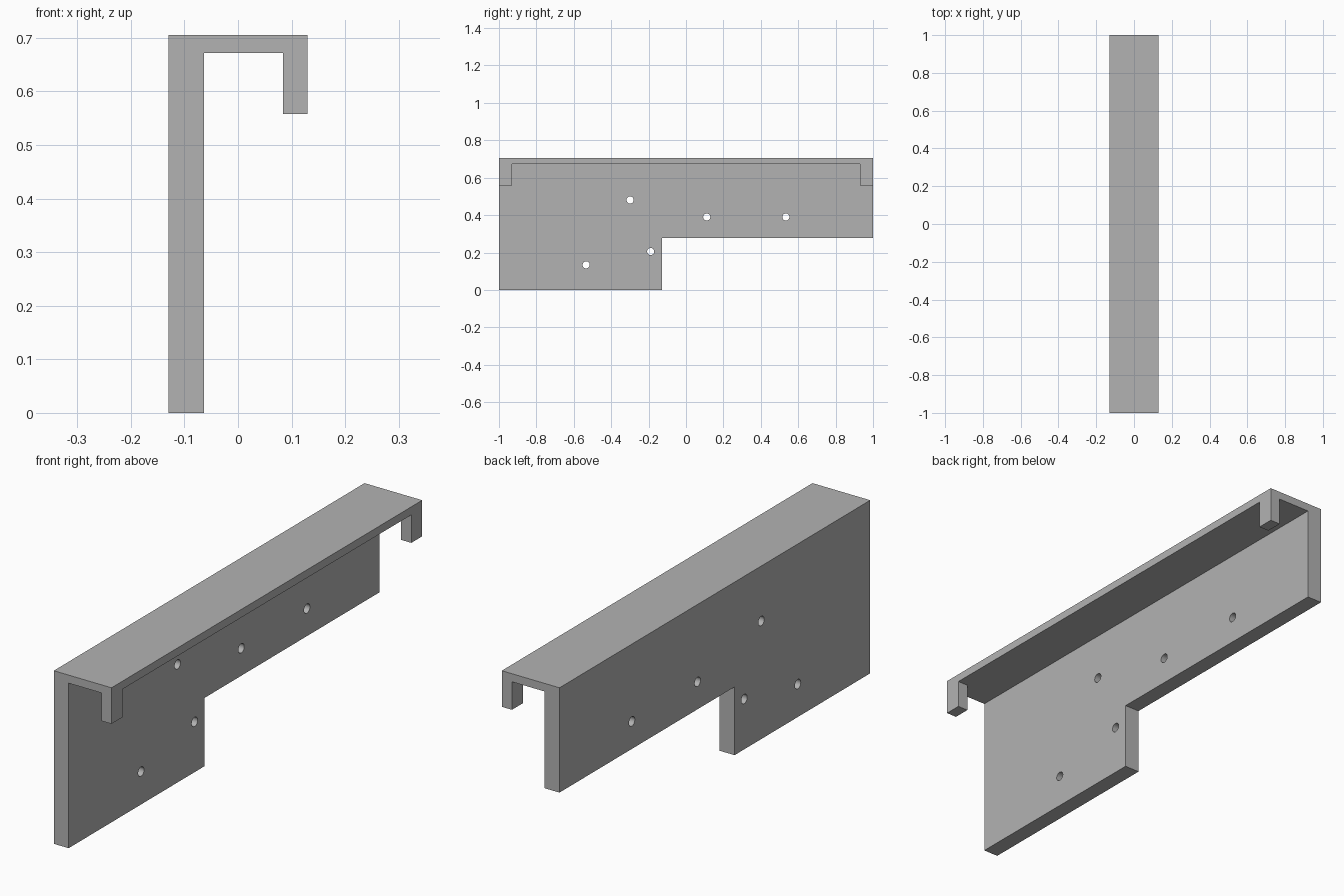
import bpy, bmesh, math
from mathutils import Matrix

if "Cube" in bpy.data.objects:
    bpy.data.objects.remove(bpy.data.objects["Cube"])

# Main dimensions
X0, X_PLATE, X_TAB, X1 = -0.130, -0.063, 0.084, 0.130
Z_TAB, Z_SHELF, Z_TOP = 0.558, 0.672, 0.705
STEP_Y, STEP_Z = -0.127, 0.278
TAB_Y = 0.93
HOLES = [(-0.534, 0.134), (-0.189, 0.205), (-0.299, 0.481), (0.111, 0.390), (0.534, 0.390)]
HOLE_R = 0.019

grey = bpy.data.materials.new("plain grey")
grey.diffuse_color = (0.45, 0.45, 0.45, 1)
grey.use_nodes = True
grey.node_tree.nodes["Principled BSDF"].inputs["Base Color"].default_value = grey.diffuse_color


def make_object(name, bm):
    bmesh.ops.recalc_face_normals(bm, faces=bm.faces)
    mesh = bpy.data.meshes.new(name)
    bm.to_mesh(mesh)
    bm.free()
    mesh.materials.append(grey)
    obj = bpy.data.objects.new(name, mesh)
    bpy.context.collection.objects.link(obj)
    return obj


def extrude_x(name, profile, x0, x1):
    """Extrude a (y, z) outline along x."""
    bm = bmesh.new()
    face = bm.faces.new([bm.verts.new((x0, y, z)) for y, z in profile])
    res = bmesh.ops.extrude_face_region(bm, geom=[face])
    verts = [v for v in res["geom"] if isinstance(v, bmesh.types.BMVert)]
    bmesh.ops.translate(bm, verts=verts, vec=(x1 - x0, 0, 0))
    return make_object(name, bm)


def boolean(target, tool, operation):
    mod = target.modifiers.new(operation.lower(), "BOOLEAN")
    mod.operation, mod.solver, mod.object = operation, "EXACT", tool
    bpy.context.view_layer.objects.active = target
    bpy.ops.object.modifier_apply(modifier=mod.name)
    bpy.data.objects.remove(tool)


# Stepped back plate
bracket = extrude_x("bracket", [(-1, 0), (STEP_Y, 0), (STEP_Y, STEP_Z), (1, STEP_Z),
                                (1, Z_TOP), (-1, Z_TOP)], X0, X_PLATE)

# Top shelf with a hanging tab at each end, as one outline for the lip
shelf = extrude_x("shelf", [(-1, Z_SHELF), (1, Z_SHELF), (1, Z_TOP), (-1, Z_TOP)], X_PLATE, X_TAB)
lip = extrude_x("lip", [(-1, Z_TAB), (-TAB_Y, Z_TAB), (-TAB_Y, Z_SHELF), (TAB_Y, Z_SHELF),
                        (TAB_Y, Z_TAB), (1, Z_TAB), (1, Z_TOP), (-1, Z_TOP)], X_TAB, X1)
boolean(bracket, shelf, "UNION")
boolean(bracket, lip, "UNION")

# Screw holes through the plate
bm = bmesh.new()
for y, z in HOLES:
    place = Matrix.Translation(((X0 + X_PLATE) / 2, y, z)) @ Matrix.Rotation(math.pi / 2, 4, "Y")
    bmesh.ops.create_cone(bm, cap_ends=True, segments=32, radius1=HOLE_R, radius2=HOLE_R,
                          depth=0.12, matrix=place)
boolean(bracket, make_object("hole_cutter", bm), "DIFFERENCE")

# Merge flat neighbouring faces left by the unions, keep hard edges
bm = bmesh.new()
bm.from_mesh(bracket.data)
bmesh.ops.remove_doubles(bm, verts=bm.verts, dist=1e-5)
bmesh.ops.dissolve_limit(bm, angle_limit=math.radians(1), verts=bm.verts, edges=bm.edges)
bm.to_mesh(bracket.data)
bm.free()
bracket.select_set(True)
bpy.context.view_layer.objects.active = bracket
bpy.ops.object.shade_smooth_by_angle(angle=math.radians(30))
